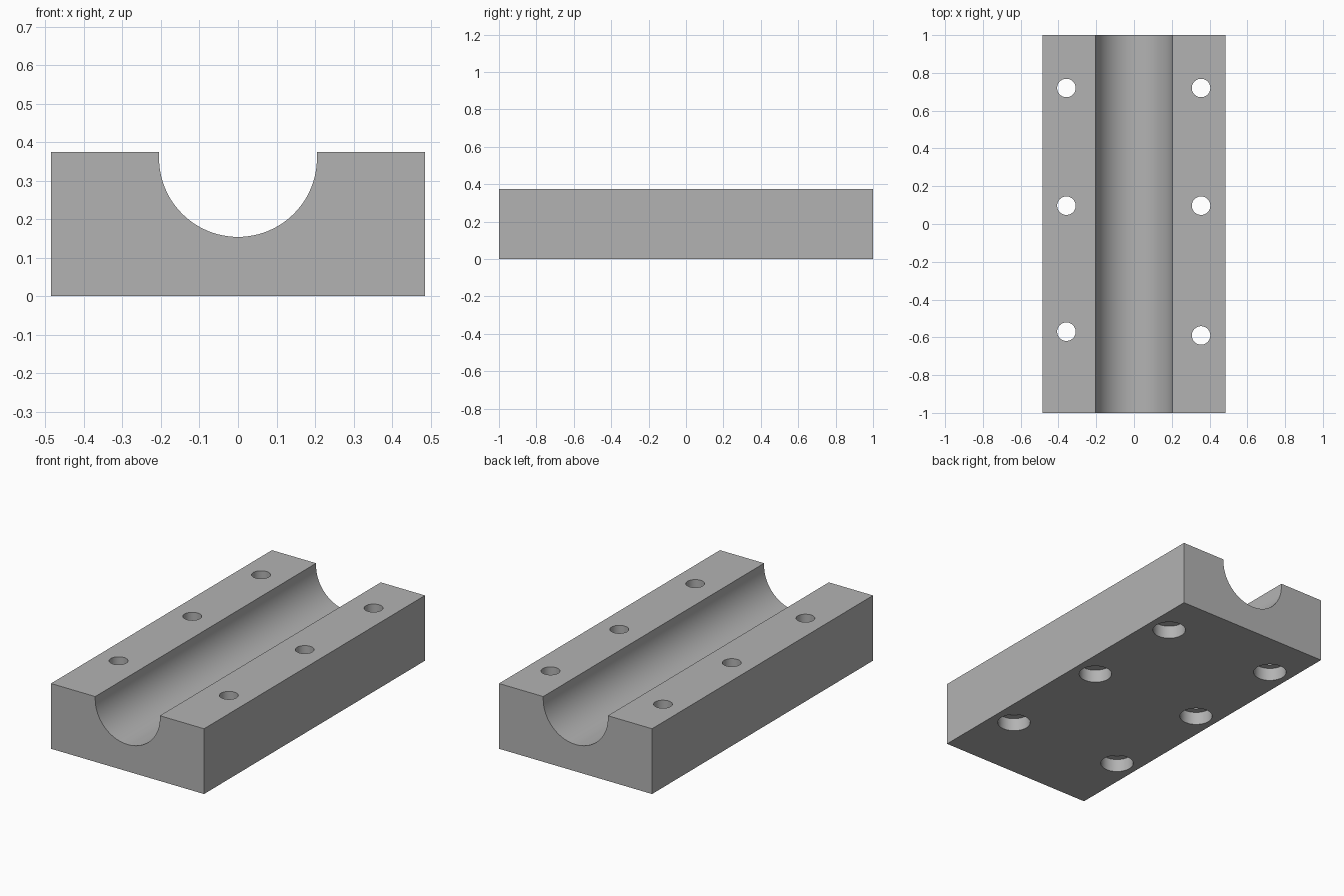
import bpy, bmesh, math

default_cube = bpy.data.objects.get("Cube")
if default_cube:
    bpy.data.objects.remove(default_cube, do_unlink=True)

HALF_W, HALF_L, HEIGHT = 0.485, 1.0, 0.374
GROOVE_R, GROOVE_Z = 0.205, 0.359
HOLE_R, BORE_R, BORE_DEPTH = 0.049, 0.088, 0.075
HOLES = [(-0.358, 0.72), (-0.358, 0.097), (-0.358, -0.57),
         (0.355, 0.72), (0.355, 0.097), (0.355, -0.59)]

grey = bpy.data.materials.new("grey")
grey.use_nodes = True
colour = (0.45, 0.45, 0.45, 1)
grey.diffuse_color = colour
grey.node_tree.nodes["Principled BSDF"].inputs["Base Color"].default_value = colour

# Block: channel cross-section extruded along its length
arc = []
steps = 48
for i in range(steps + 1):
    a = -math.pi * i / steps
    arc.append((GROOVE_R * math.cos(a), GROOVE_Z + GROOVE_R * math.sin(a)))
profile = [(-HALF_W, 0), (HALF_W, 0), (HALF_W, HEIGHT), (GROOVE_R, HEIGHT),
           *arc, (-GROOVE_R, HEIGHT), (-HALF_W, HEIGHT)]
bm = bmesh.new()
front = bm.faces.new([bm.verts.new((x, -HALF_L, z)) for x, z in profile])
swept = bmesh.ops.extrude_face_region(bm, geom=[front])["geom"]
bmesh.ops.translate(bm, vec=(0, 2 * HALF_L, 0),
                    verts=[v for v in swept if isinstance(v, bmesh.types.BMVert)])
bmesh.ops.recalc_face_normals(bm, faces=bm.faces)
mesh = bpy.data.meshes.new("grooved_block")
bm.to_mesh(mesh)
bm.free()
mesh.materials.append(grey)
block = bpy.data.objects.new("grooved_block", mesh)
bpy.context.collection.objects.link(block)


def drill(name, x, y, radius, bottom, top):
    """Cut a vertical round hole in the block."""
    bpy.ops.mesh.primitive_cylinder_add(vertices=48, radius=radius, depth=top - bottom,
                                        location=(x, y, (top + bottom) / 2))
    cutter = bpy.context.object
    cutter.name = name
    cutter.hide_render = True
    cutter.data.materials.append(grey)
    cut = block.modifiers.new(name, 'BOOLEAN')
    cut.operation = 'DIFFERENCE'
    cut.solver = 'EXACT'
    cut.object = cutter
    bpy.ops.object.select_all(action='DESELECT')
    block.select_set(True)
    bpy.context.view_layer.objects.active = block
    bpy.ops.object.modifier_apply(modifier=name)
    bpy.data.objects.remove(cutter, do_unlink=True)


# Bolt holes, each counterbored from below
for x, y in HOLES:
    drill("bolt_hole", x, y, HOLE_R, -0.1, HEIGHT + 0.1)
    drill("counterbore", x, y, BORE_R, -0.1, BORE_DEPTH)

bpy.ops.object.shade_smooth_by_angle(angle=math.radians(30))
